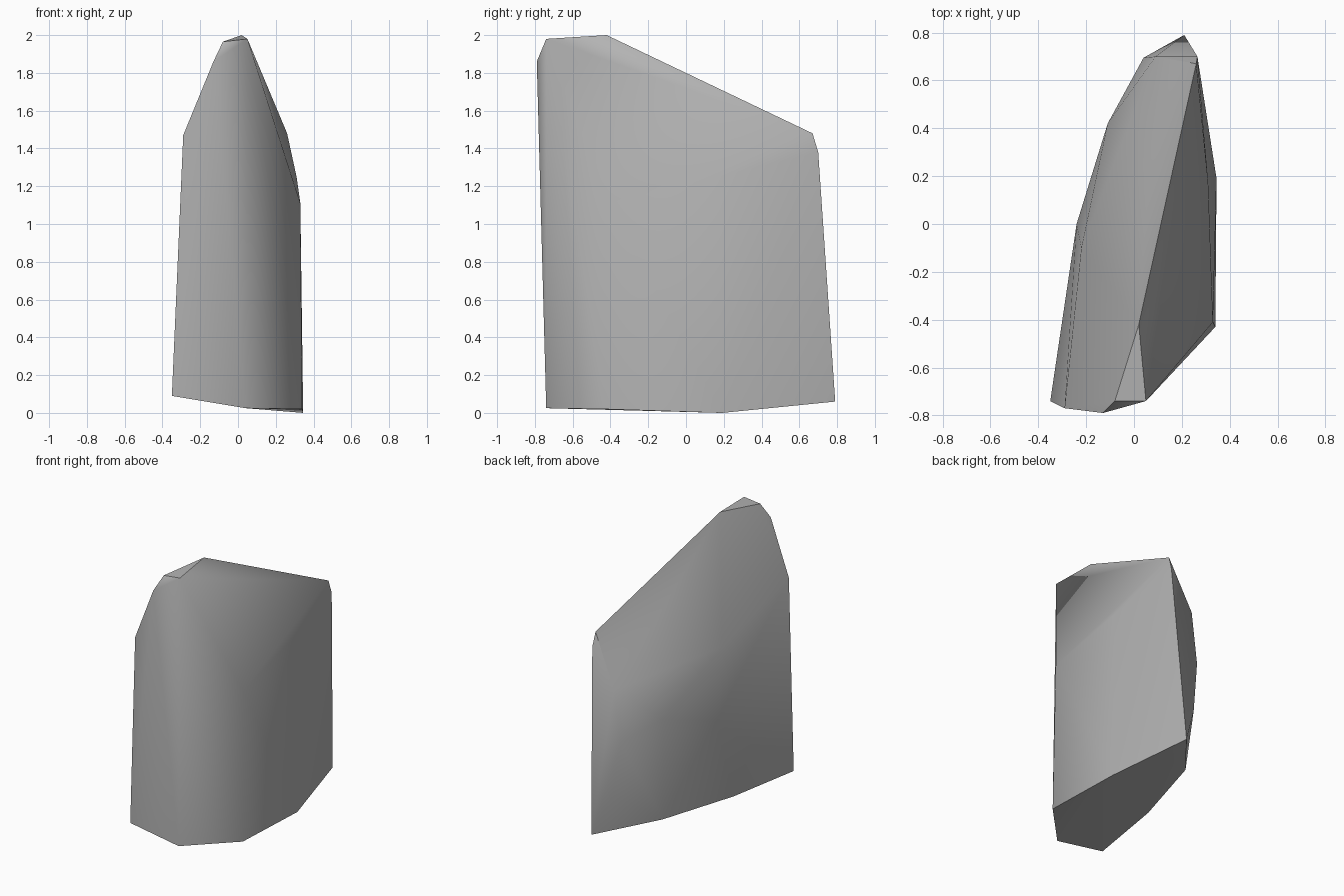
import bpy, bmesh, math

# Remove the default cube
cube = bpy.data.objects.get("Cube")
if cube:
    bpy.data.objects.remove(cube, do_unlink=True)

# Stone colour
stone = bpy.data.materials.new("grey_stone")
stone.use_nodes = True
grey = (0.45, 0.45, 0.45, 1)
stone.diffuse_color = grey
stone.node_tree.nodes["Principled BSDF"].inputs["Base Color"].default_value = grey

# Corner points of the boulder, grouped by region
peak = [(.02, -.42, 2), (.05, -.74, 1.98), (-.08, -.74, 1.965)]
front = [(-.13, -.79, 1.86), (-.29, -.77, 1.47)]
base = [(-.35, -.74, .09), (.04, -.74, .025), (.34, -.43, .02),
        (.345, .19, 0), (.21, .79, .06), (-.1, .41, .11), (-.265, -.17, .1)]
flat_side = [(.33, -.41, 1.11), (.31, .17, 1.25)]
back = [(.26, .67, 1.48), (.265, .7, 1.38), (.09, .7, 1.11),
        (.04, .695, .74), (.09, .72, .35)]
round_side = [(-.22, -.1, 1.2), (-.24, 0, .7), (-.11, .42, .85)]

# Wrap the corners in a faceted skin
bm = bmesh.new()
for point in peak + front + base + flat_side + back + round_side:
    bm.verts.new(point)
bmesh.ops.convex_hull(bm, input=bm.verts[:])
loose = [v for v in bm.verts if not v.link_faces]
bmesh.ops.delete(bm, geom=loose, context='VERTS')
bmesh.ops.recalc_face_normals(bm, faces=bm.faces[:])
mesh = bpy.data.meshes.new("boulder")
bm.to_mesh(mesh)
bm.free()
mesh.materials.append(stone)

boulder = bpy.data.objects.new("boulder", mesh)
bpy.context.collection.objects.link(boulder)

# Soft shading with crisp ridges
bpy.ops.object.select_all(action='DESELECT')
boulder.select_set(True)
bpy.context.view_layer.objects.active = boulder
bpy.ops.object.shade_smooth_by_angle(angle=math.radians(40))
